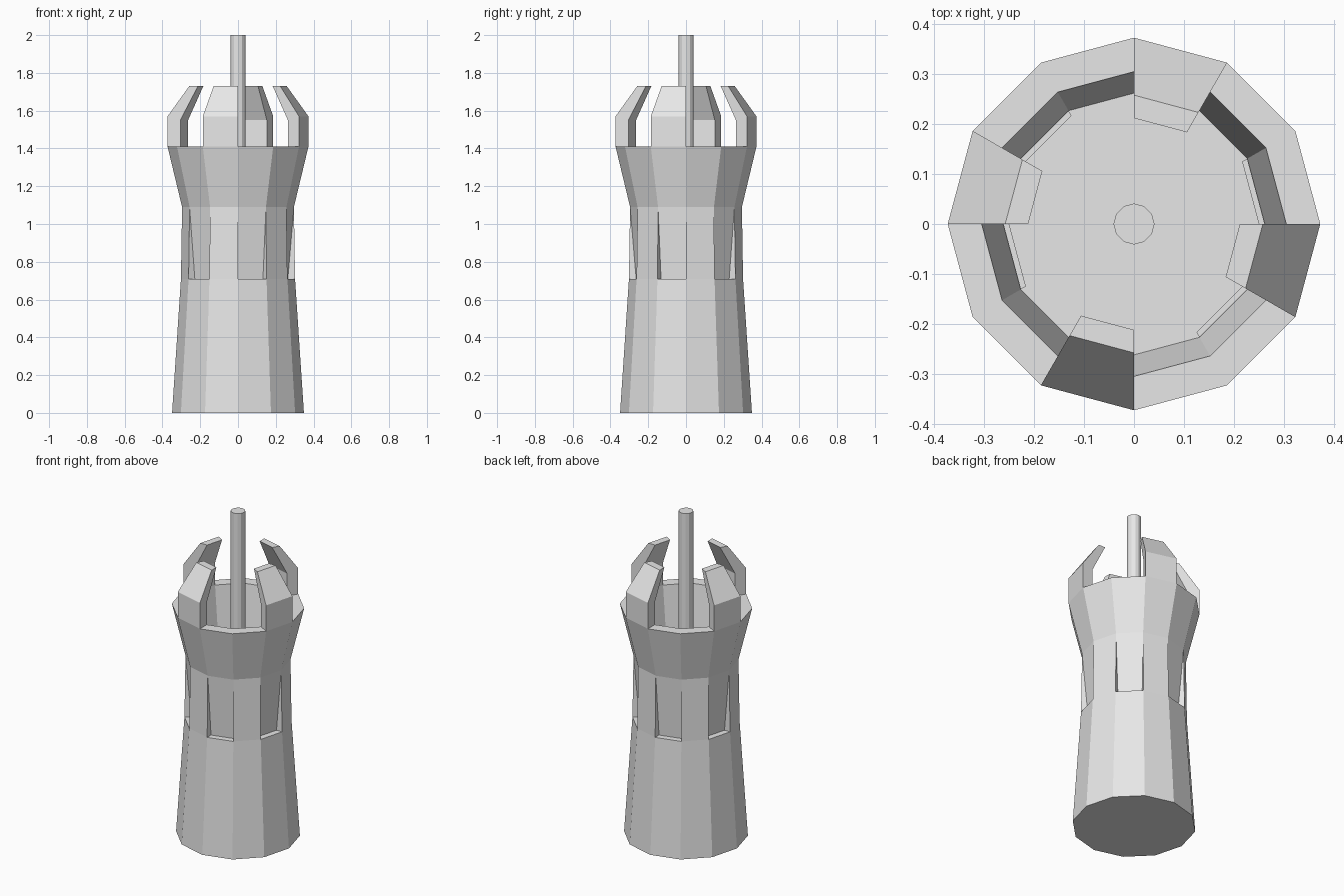
import bpy
import bmesh
from math import cos, sin, radians
from mathutils import Vector

if "Cube" in bpy.data.objects:
    bpy.data.objects.remove(bpy.data.objects["Cube"])

SIDES = 12
STEP = 360 / SIDES

stone = bpy.data.materials.new("light_grey_stone")
stone.use_nodes = True
stone.diffuse_color = (0.8, 0.8, 0.8, 1)
stone.node_tree.nodes["Principled BSDF"].inputs["Base Color"].default_value = (0.8, 0.8, 0.8, 1)


def polar(r, z, i, step=STEP):
    a = radians(i * step)
    return Vector((r * cos(a), r * sin(a), z))


def finish(bm, name):
    bmesh.ops.recalc_face_normals(bm, faces=bm.faces)
    mesh = bpy.data.meshes.new(name)
    bm.to_mesh(mesh)
    bm.free()
    mesh.materials.append(stone)
    obj = bpy.data.objects.new(name, mesh)
    bpy.context.collection.objects.link(obj)
    return obj


def wedge(name, profile, sector):
    """Sweep a radius/height profile across one side of the tower."""
    bm = bmesh.new()
    a, b = [[bm.verts.new(polar(r, z, sector + k)) for r, z in profile] for k in (0, 1)]
    bm.faces.new(a)
    bm.faces.new(b)
    n = len(profile)
    for j in range(n):
        k = (j + 1) % n
        bm.faces.new((a[j], a[k], b[k], b[j]))
    return finish(bm, name)


# Tower shell: outer wall, flared crown, rim and cup with its floor
SILL, HEAD, RIM = 0.71, 1.09, 1.41
profile = [(0.349, 0), (0.302, SILL), (0.296, HEAD), (0.373, RIM), (0.305, RIM), (0.262, HEAD)]
bm = bmesh.new()
rings = [[bm.verts.new(polar(r, z, i)) for i in range(SIDES)] for r, z in profile]
bm.faces.new(rings[0])
bm.faces.new(rings[-1])
for level, (low, high) in enumerate(zip(rings, rings[1:])):
    for i in range(SIDES):
        j = (i + 1) % SIDES
        if level == 1 and i % 2:
            # Sloping window niche in every other side
            p, q = [bm.verts.new(polar(0.264, SILL, k)) for k in (i, j)]
            bm.faces.new((low[i], low[j], q, p))
            bm.faces.new((p, q, high[j], high[i]))
            bm.faces.new((low[i], p, high[i]))
            bm.faces.new((low[j], high[j], q))
        else:
            bm.faces.new((low[i], low[j], high[j], high[i]))
finish(bm, "tower_body")

# Narrow ledges on the cup floor
for i in range(0, SIDES, 2):
    wedge("cup_ledge", [(0.262, HEAD), (0.262, HEAD + 0.01), (0.25, HEAD + 0.01), (0.25, HEAD)], i)

# Four claws bending inward above the rim
claw = [(0.373, RIM), (0.373, 1.57), (0.258, 1.73), (0.212, 1.73), (0.305, 1.55), (0.305, RIM)]
for i in range(2, SIDES, 3):
    wedge("claw", claw, i)

# Central mast
bpy.ops.mesh.primitive_cylinder_add(vertices=12, radius=0.041, depth=2 - HEAD,
                                    location=(0, 0, (2 + HEAD) / 2))
mast = bpy.context.object
mast.name = "mast"
mast.data.materials.append(stone)
